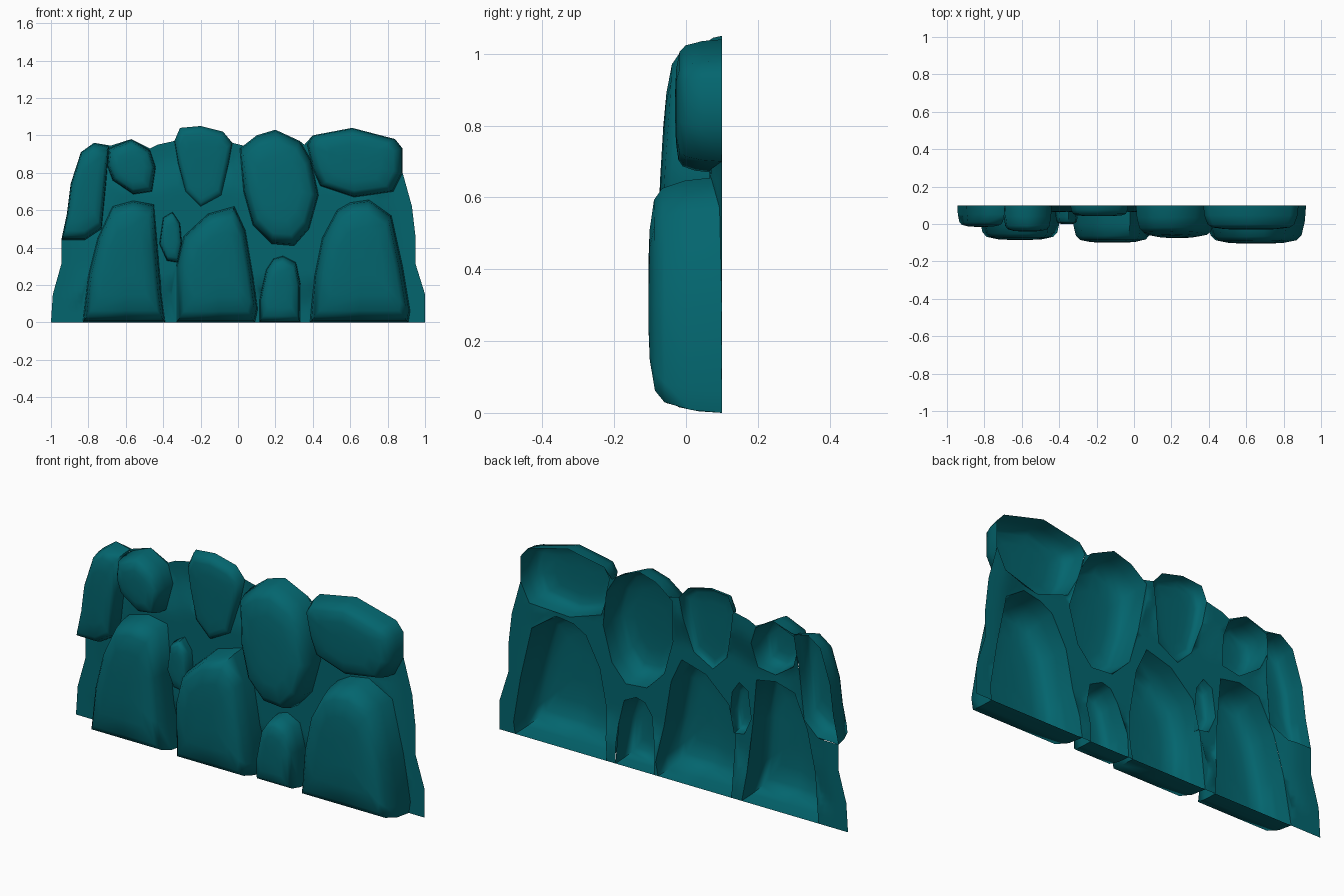
import bpy, bmesh, math
from mathutils import Vector
from mathutils.geometry import delaunay_2d_cdt, intersect_point_line

if "Cube" in bpy.data.objects:
    bpy.data.objects.remove(bpy.data.objects["Cube"])

mat = bpy.data.materials.new("teal stone")
mat.diffuse_color = (0.001, 0.13, 0.155, 1)
mat.use_nodes = True
mat.node_tree.nodes["Principled BSDF"].inputs["Base Color"].default_value = mat.diffuse_color

# Silhouette of the whole wall (x, z)
OUTLINE = [(-1, 0), (1, 0), (1, .15), (.95, .31), (.95, .45), (.93, .62), (.88, .80),
           (.88, .93), (.84, .98), (.61, 1.04), (.40, 1.0), (.355, .95), (.33, .97),
           (.2, 1.03), (.1, 1.0), (.03, .945), (-.03, .96), (-.08, 1.02), (-.20, 1.05),
           (-.31, 1.04), (-.34, .97), (-.43, .95), (-.47, .93), (-.57, .98), (-.68, .945),
           (-.77, .96), (-.84, .91), (-.895, .74), (-.915, .58), (-.945, .44),
           (-.945, .31), (-.99, .15)]
stones = []


def mortar_y(x, z):
    """Mortar depth: flush with the back at the rim, bulging slightly inside."""
    p = Vector((x, z))
    d = 9
    for i, a in enumerate(OUTLINE):
        a, b = Vector(a), Vector(OUTLINE[i - 1])
        t = intersect_point_line(p, a, b)[1]
        d = min(d, (p - a.lerp(b, min(1, max(0, t)))).length)
    t = min(1, max(0, (d - .06) / 0.2))
    return 0.1 - 0.035 * t * t * (3 - 2 * t)


def ccw(pts):
    area = sum(pts[i - 1][0] * p[1] - p[0] * pts[i - 1][1] for i, p in enumerate(pts))
    return pts if area > 0 else pts[::-1]


def finish(name, bm, angle):
    me = bpy.data.meshes.new(name)
    bm.to_mesh(me)
    bm.free()
    ob = bpy.data.objects.new(name, me)
    bpy.context.collection.objects.link(ob)
    me.materials.append(mat)
    bpy.ops.object.select_all(action='DESELECT')
    ob.select_set(True)
    bpy.context.view_layer.objects.active = ob
    bpy.ops.object.shade_smooth_by_angle(angle=math.radians(angle))


def stone(name, front, pts, tilt=0):
    """Open-backed rounded shell: rings shrink towards the domed front."""
    pts = ccw(pts)
    stones.append(pts)
    cx = (min(p[0] for p in pts) + max(p[0] for p in pts)) / 2
    cz = (min(p[1] for p in pts) + max(p[1] for p in pts)) / 2
    bm = bmesh.new()
    rings = []
    for s, f in ((1, 0), (.975, .42), (.91, .78), (.81, .91), (.55, .98), (.25, 1)):
        ring = []
        for x, z in pts:
            y0 = mortar_y(x, z)
            y1 = front + tilt * (z - cz) * s
            ring.append(bm.verts.new((cx + (x - cx) * s, y0 + (y1 - y0) * f, cz + (z - cz) * s)))
        rings.append(ring)
    for r0, r1 in zip(rings, rings[1:]):
        for i in range(len(pts)):
            bm.faces.new((r0[i - 1], r0[i], r1[i], r1[i - 1]))
    bm.faces.new(rings[-1])
    finish(name, bm, 75)


# Bottom row
stone("lower_left_stone", -.085, [(-.83, 0), (-.80, .25), (-.75, .45), (-.67, .62), (-.56, .65),
      (-.45, .63), (-.43, .4), (-.41, .15), (-.39, 0), (-.6, 0)])
stone("lower_middle_stone", -.1, [(-.33, 0), (-.33, .3), (-.29, .46), (-.16, .58), (-.02, .62),
      (.04, .49), (.08, .25), (.105, .07), (.09, 0), (-.1, 0)])
stone("lower_small_stone", -.055, [(.115, 0), (.115, .12), (.15, .28), (.19, .34), (.24, .355),
      (.31, .32), (.335, .2), (.335, 0)])
stone("lower_right_stone", -.105, [(.385, 0), (.41, .25), (.45, .45), (.53, .6), (.60, .64),
      (.70, .655), (.82, .57), (.88, .3), (.92, .06), (.91, 0), (.65, 0)])
stone("pebble", .0, [(-.42, .42), (-.40, .56), (-.35, .59), (-.31, .53), (-.30, .42),
      (-.32, .32), (-.38, .33)])
# Top row
stone("upper_far_left_stone", -.015, [(-.915, .58), (-.895, .74), (-.84, .91), (-.77, .96),
      (-.69, .94), (-.705, .75), (-.73, .50), (-.82, .44), (-.945, .44)])
stone("upper_left_stone", -.04, [(-.69, .93), (-.57, .98), (-.47, .92), (-.44, .83), (-.46, .70),
      (-.56, .685), (-.67, .76), (-.70, .84)])
stone("upper_middle_stone", .042, [(-.34, .97), (-.31, 1.04), (-.20, 1.05), (-.08, 1.02),
      (-.03, .96), (-.05, .85), (-.09, .68), (-.2, .62), (-.28, .7), (-.32, .85)])
stone("upper_oval_stone", -.068, [(.01, .93), (.1, 1.0), (.2, 1.03), (.33, .97), (.39, .87),
      (.43, .68), (.38, .5), (.30, .41), (.18, .42), (.08, .52), (.03, .7)], .06)
stone("upper_right_stone", -.03, [(.37, .95), (.40, 1.0), (.61, 1.04), (.84, .98), (.88, .93),
      (.88, .80), (.83, .70), (.62, .67), (.44, .73), (.40, .82)])

# Mortar sheet filling the gaps, with the stones cut out
verts, faces = [], []
for poly in [OUTLINE] + stones:
    faces.append(list(range(len(verts), len(verts) + len(poly))))
    verts += [Vector(p) for p in poly]
verts += [Vector((-.985 + i * .03, .02 + j * .03)) for i in range(66) for j in range(34)]
cv, ce, cf, ov, oe, of = delaunay_2d_cdt(verts, [], faces, 1, 1e-5)
bm = bmesh.new()
used = {i for f, src in zip(cf, of) if set(src) == {0} for i in f}
bv = {i: bm.verts.new((cv[i].x, mortar_y(*cv[i]), cv[i].y)) for i in used}
for f, src in zip(cf, of):
    if set(src) == {0}:
        bm.faces.new([bv[i] for i in f])
finish("mortar", bm, 75)
